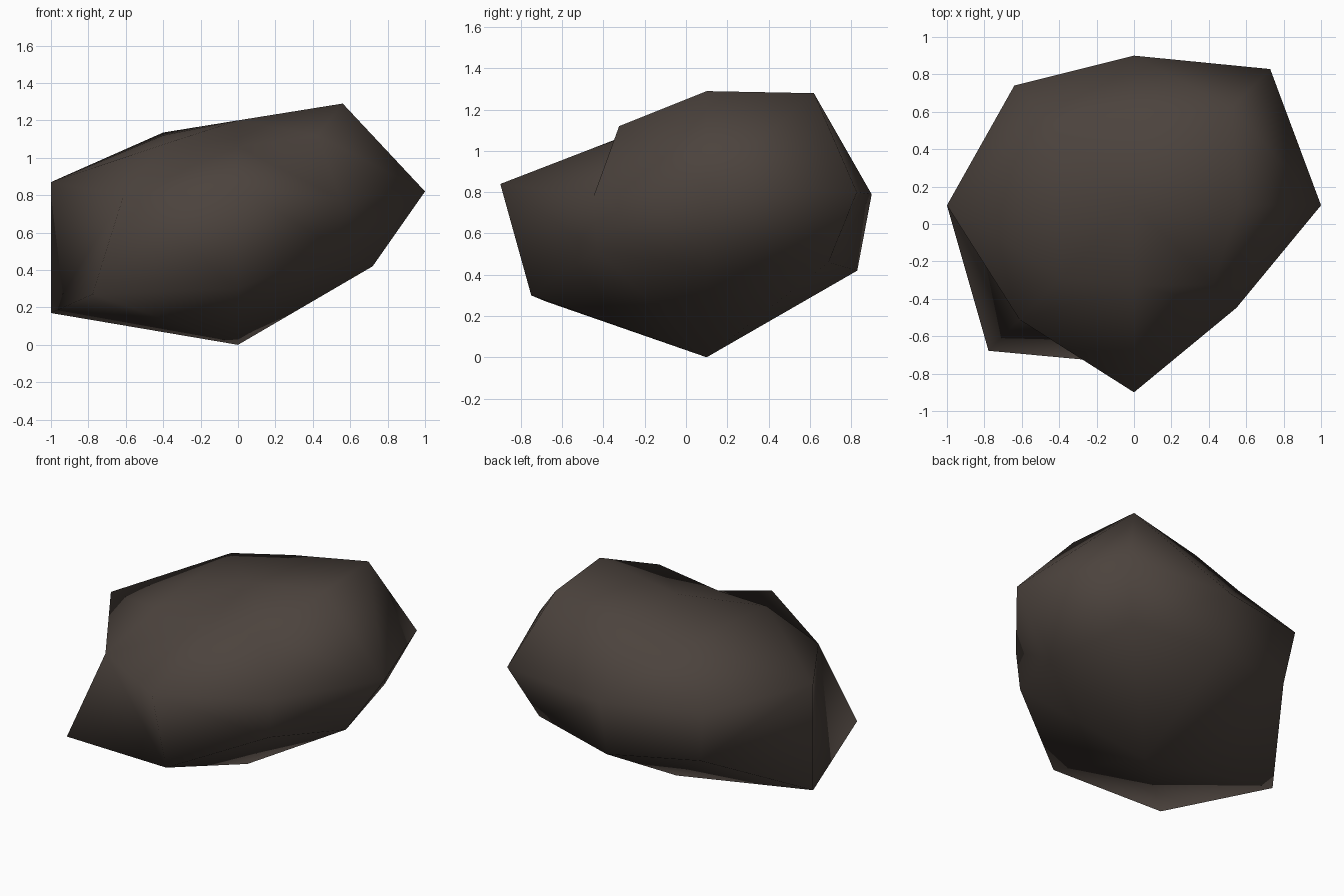
import bpy, bmesh, math

if "Cube" in bpy.data.objects:
    bpy.data.objects.remove(bpy.data.objects["Cube"])

# Stone colour
stone = bpy.data.materials.new("dark brown stone")
stone.diffuse_color = (0.072, 0.056, 0.047, 1.0)
stone.use_nodes = True
stone.node_tree.nodes["Principled BSDF"].inputs["Base Color"].default_value = stone.diffuse_color

# Three uneven eight-sided rings, (radius, height) counter-clockwise from +x
CENTRE_Y = 0.1
lower = [(.72, .42), (.835, .46), (.73, .42), (.835, .48),
         (1.0, .17), (1.10, .27), (.85, .30), (.75, .52)]
middle = [(1.0, .82), (1.03, .80), (.80, .79), (.905, .83),
          (1.0, .87), (.865, .80), (1.0, .84), (.775, .78)]
upper = [(.56, 1.29), (.735, 1.28), (.475, 1.20), (.566, 1.135),
         (.40, 1.12), (.55, 1.075), (.43, 1.06), (.60, 1.12)]

bm = bmesh.new()


def add_ring(profile):
    verts = []
    for i, (r, z) in enumerate(profile):
        a = math.radians(45 * i)
        verts.append(bm.verts.new((r * math.cos(a), CENTRE_Y + r * math.sin(a), z)))
    return verts


def add_band(a, b, rising):
    """Chipped side band; facets listed in rising fold up to the next corner."""
    for i in range(8):
        j = (i + 1) % 8
        if i in rising:
            tris = (a[i], a[j], b[j]), (a[i], b[j], b[i])
        else:
            tris = (a[i], a[j], b[i]), (a[j], b[j], b[i])
        for t in tris:
            bm.faces.new(t)


low, mid, high = [add_ring(p) for p in (lower, middle, upper)]
add_band(low, mid, {1, 3, 4})
add_band(mid, high, {0, 2, 4, 5})

# Fans closing the underside and the top
bottom = bm.verts.new((0, CENTRE_Y, 0))
top = bm.verts.new((0, CENTRE_Y, 1.2))
for i in range(8):
    j = (i + 1) % 8
    bm.faces.new((bottom, low[j], low[i]))
    bm.faces.new((top, high[i], high[j]))

for f in bm.faces:
    f.smooth = True

mesh = bpy.data.meshes.new("boulder")
bm.to_mesh(mesh)
bm.free()
mesh.materials.append(stone)
boulder = bpy.data.objects.new("boulder", mesh)
bpy.context.collection.objects.link(boulder)
